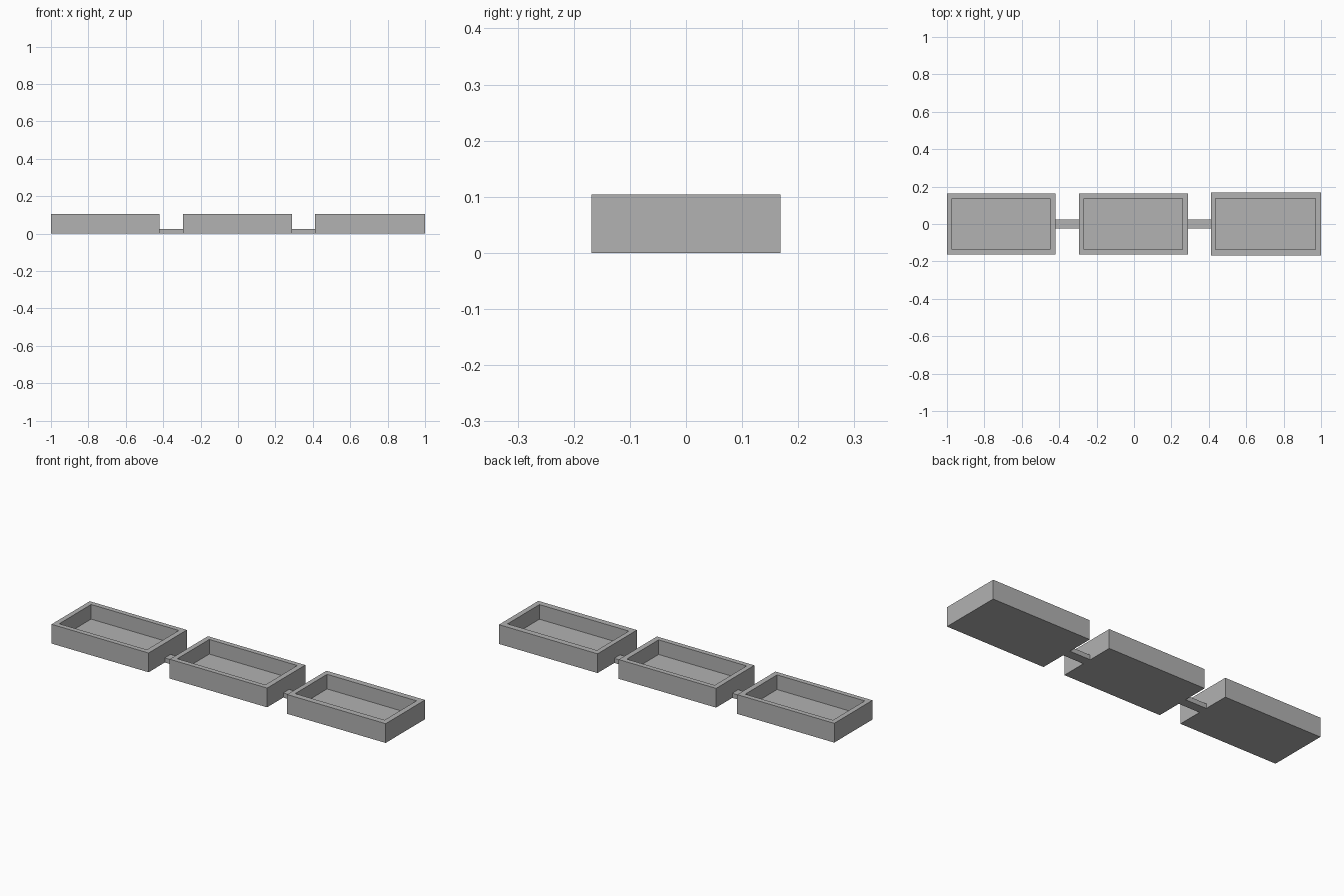
import bpy
import bmesh
from mathutils import Matrix

cube = bpy.data.objects.get("Cube")
if cube:
    bpy.data.objects.remove(cube, do_unlink=True)

# Single plain grey
GREY = (0.445, 0.445, 0.445, 1)
grey = bpy.data.materials.new("plain_grey")
grey.use_nodes = True
grey.diffuse_color = GREY
grey.node_tree.nodes["Principled BSDF"].inputs["Base Color"].default_value = GREY

HEIGHT, FLOOR, HALF_INNER_Y = 0.104, 0.025, 0.136


def make_box(name, x0, x1, half_y, height, hollow=None):
    """Box standing on the ground; hollow=(x0, x1) sinks a tray cavity."""
    bm = bmesh.new()
    size = Matrix.Diagonal((x1 - x0, 2 * half_y, height, 1))
    place = Matrix.Translation(((x0 + x1) / 2, 0, height / 2))
    bmesh.ops.create_cube(bm, size=1, matrix=place @ size)
    if hollow:
        bm.normal_update()
        top = max(bm.faces, key=lambda f: f.normal.z)
        # Rim: inset the top, then fit its corners to the cavity outline
        bmesh.ops.inset_region(bm, faces=[top], thickness=0.02)
        mid = (x0 + x1) / 2
        for v in top.verts:
            v.co.x = hollow[0] if v.co.x < mid else hollow[1]
            v.co.y = HALF_INNER_Y if v.co.y > 0 else -HALF_INNER_Y
        # Cavity: sink the inner face down to the tray floor
        floor = bmesh.ops.extrude_discrete_faces(bm, faces=[top])["faces"][0]
        for v in floor.verts:
            v.co.z = FLOOR
    bmesh.ops.recalc_face_normals(bm, faces=bm.faces)
    mesh = bpy.data.meshes.new(name)
    bm.to_mesh(mesh)
    bm.free()
    mesh.materials.append(grey)
    obj = bpy.data.objects.new(name, mesh)
    bpy.context.collection.objects.link(obj)
    return obj


# Three open trays in a row, the left one slightly larger
make_box("right_tray", -1.0, -0.42, 0.163, HEIGHT, (-0.973, -0.449))
make_box("middle_tray", -0.294, 0.288, 0.163, HEIGHT, (-0.267, 0.259))
make_box("left_tray", 0.411, 1.0, 0.168, HEIGHT, (0.437, 0.971))

# Low bars linking the trays
make_box("right_link", -0.42, -0.294, 0.025, FLOOR)
make_box("left_link", 0.288, 0.411, 0.025, FLOOR)
